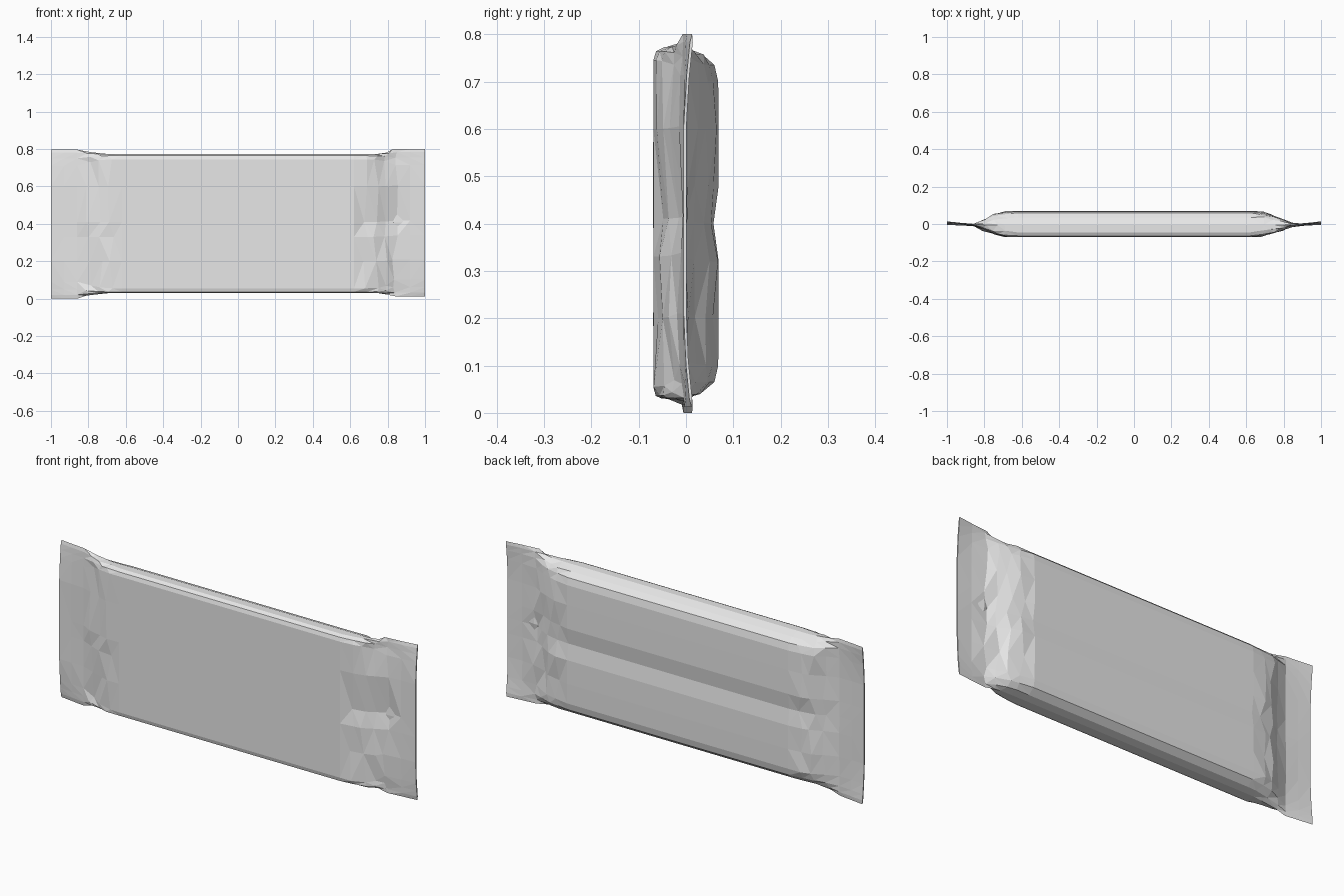
import bpy, bmesh, math, random

random.seed(4)
cube = bpy.data.objects.get("Cube")
if cube:
    bpy.data.objects.remove(cube, do_unlink=True)

foil = bpy.data.materials.new("plain_grey_foil")
foil.use_nodes = True
foil.diffuse_color = (0.8, 0.8, 0.8, 1)
foil.node_tree.nodes["Principled BSDF"].inputs["Base Color"].default_value = (0.8, 0.8, 0.8, 1)

# Section loop: body y, body z, z in the flat end seal
FRONT = [(-.05, .031, .02), (-.064, .036, .05), (-.069, .055, .09), (-.069, .2, .2),
         (-.069, .33, .33), (-.069, .41, .41), (-.069, .6, .6), (-.069, .745, .71),
         (-.063, .764, .75), (-.045, .773, .78)]
BACK = [(.035, .757, .78), (.06, .735, .75), (.068, .70, .70), (.069, .6, .6),
        (.069, .48, .48), (.058, .40, .40), (.069, .32, .32), (.069, .2, .2),
        (.068, .10, .10), (.06, .065, .05), (.03, .04, .02)]
SECTION = [(-.005, .03, 0)] + FRONT + [(-.005, .773, .797)] + BACK

# Stations along the bar: x, how full the wrapper is, how far its height has drawn in
LEFT = [(-1, 0, 0), (-.93, 0, 0), (-.86, .02, 0), (-.8, .38, .55),
        (-.74, .74, .85), (-.68, .93, 1), (-.62, 1, 1)]
RIGHT = [(.62, 1, 1), (.68, .91, 1), (.74, .68, .95), (.79, .36, .7),
         (.84, .06, 0), (.92, 0, 0), (1, 0, 0)]


def mix(a, b, t):
    return a + (b - a) * t


def seal_y(x, z):
    """Gently bowed and rippled flat seal."""
    bow = .015 * max(0, abs(z - .4) - .25) / .15
    out = max(0, (abs(x) - .84) / .16)
    return -.006 + (bow + .004) * out + .002 * math.sin(11 * z + 9 * x) * (1 - out)


bm = bmesh.new()
rings = []
for x, full, drawn in LEFT + RIGHT:
    ring = []
    crumple = 1 if .05 < full < .95 else 0
    for by, bz, sz in SECTION:
        if x > 0:
            sz = mix(.012, .8, sz / .797)
        z = mix(sz, bz, drawn)
        side = math.copysign(.003, by) if abs(by) > .01 else 0
        y = mix(seal_y(x, sz) + side, by, full)
        px = x
        if crumple:
            px += random.uniform(-.016, .016)
            y += random.uniform(-.006, .006) * (abs(by) > .01)
            # Pinched crease on the front near the left-hand end
            if x > .65 and by < 0 and .4 < bz < .45:
                y += .014
        ring.append(bm.verts.new((px, y, z)))
    rings.append(ring)

# Skin the stations and close both crimped ends
crinkled = []
count = len(SECTION)
for i in range(len(rings) - 1):
    a, b = rings[i], rings[i + 1]
    for j in range(count):
        k = (j + 1) % count
        face = bm.faces.new((a[j], a[k], b[k], b[j]))
        if i != len(LEFT) - 1:
            crinkled.append(face)
bm.faces.new(rings[0])
bm.faces.new(rings[-1])
bmesh.ops.triangulate(bm, faces=crinkled)
bmesh.ops.recalc_face_normals(bm, faces=bm.faces)

mesh = bpy.data.meshes.new("wrapper")
bm.to_mesh(mesh)
bm.free()
mesh.materials.append(foil)
wrapper = bpy.data.objects.new("wrapper", mesh)
bpy.context.collection.objects.link(wrapper)
